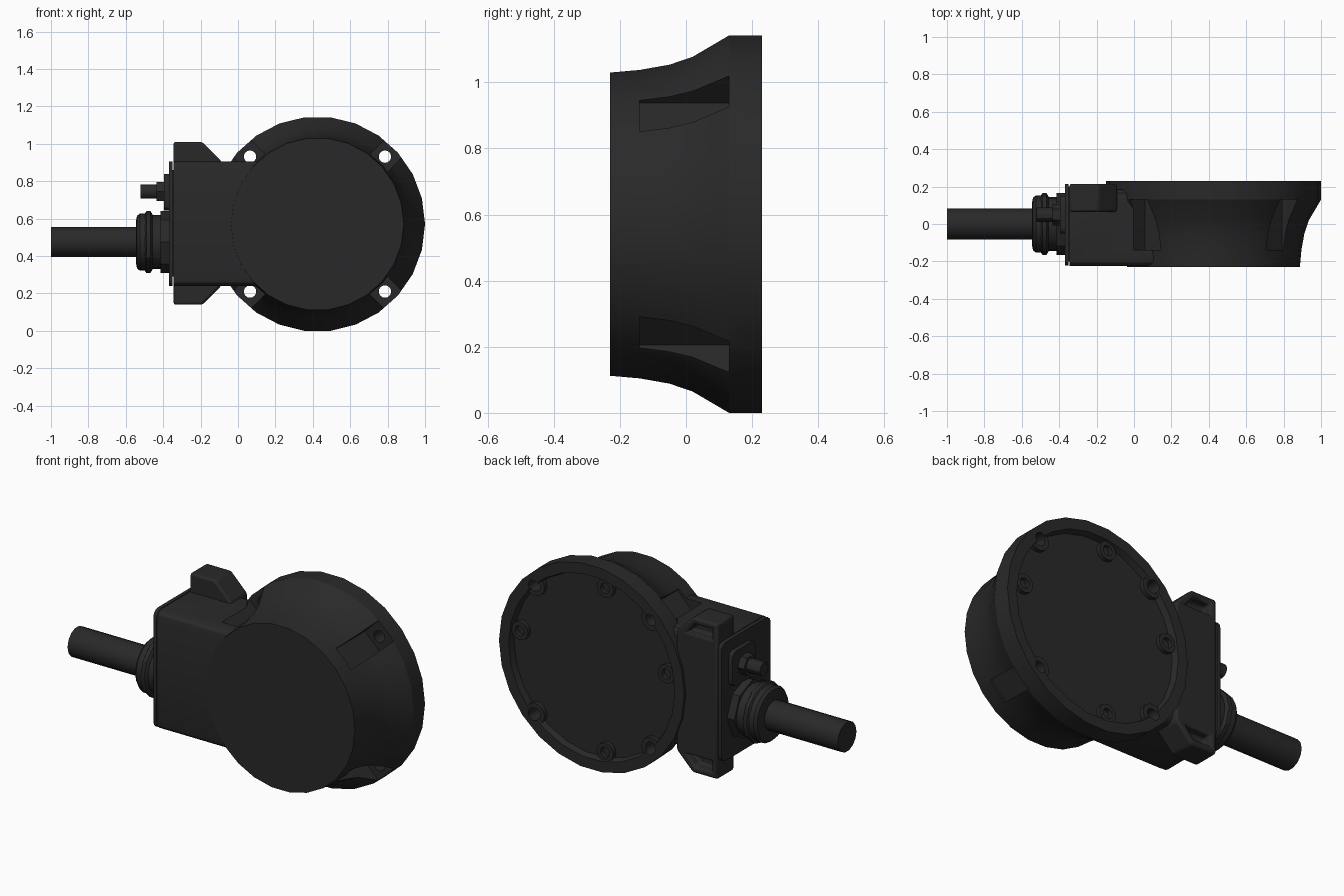
import bpy, bmesh, math
from mathutils import Vector, Matrix

if "Cube" in bpy.data.objects:
    bpy.data.objects.remove(bpy.data.objects["Cube"], do_unlink=True)

mat = bpy.data.materials.new("dark_plastic")
mat.use_nodes = True
COLOR = (0.022, 0.022, 0.022, 1)
mat.diffuse_color = COLOR
mat.node_tree.nodes["Principled BSDF"].inputs["Base Color"].default_value = COLOR

CX, CZ = 0.425, 0.571   # centre of the round body
BOLT_R = 0.51           # bolt circle radius


def finish(name, bm, smooth=True):
    bmesh.ops.recalc_face_normals(bm, faces=bm.faces)
    mesh = bpy.data.meshes.new(name)
    bm.to_mesh(mesh)
    bm.free()
    obj = bpy.data.objects.new(name, mesh)
    bpy.context.collection.objects.link(obj)
    mesh.materials.append(mat)
    if smooth:
        shade(obj)
    return obj


def shade(obj):
    bpy.ops.object.select_all(action='DESELECT')
    obj.select_set(True)
    bpy.context.view_layer.objects.active = obj
    bpy.ops.object.shade_smooth_by_angle(angle=math.radians(30))


def lathe(name, profile, centre, axis='X', n=24, tube=False, smooth=True):
    """Turn (radius, position) points about an axis; centre holds the other two coordinates."""
    bm = bmesh.new()
    rings = []
    for r, t in profile:
        ring = []
        for i in range(n):
            a = math.tau * i / n
            u, v = centre[0] + r * math.cos(a), centre[1] + r * math.sin(a)
            ring.append(bm.verts.new((t, u, v) if axis == 'X' else (u, t, v)))
        rings.append(ring)
    pairs = list(zip(rings, rings[1:]))
    if tube:
        pairs.append((rings[-1], rings[0]))
    else:
        bm.faces.new(rings[0])
        bm.faces.new(rings[-1])
    for a, b in pairs:
        for i in range(n):
            j = (i + 1) % n
            bm.faces.new((a[i], a[j], b[j], b[i]))
    return finish(name, bm, smooth)


def prism(name, outline, y0, y1, smooth=True):
    """Extrude an (x, z) outline along y."""
    bm = bmesh.new()
    face = bm.faces.new([bm.verts.new((x, y0, z)) for x, z in outline])
    ext = bmesh.ops.extrude_face_region(bm, geom=[face])
    verts = [v for v in ext["geom"] if isinstance(v, bmesh.types.BMVert)]
    bmesh.ops.translate(bm, vec=(0, y1 - y0, 0), verts=verts)
    return finish(name, bm, smooth)


def box(name, x, y, z, bevel=0.0, along_x=True):
    """Box from ranges; the bevel rounds the edges that run along x."""
    bm = bmesh.new()
    size = [b - a for a, b in (x, y, z)]
    mid = Vector([(a + b) / 2 for a, b in (x, y, z)])
    bmesh.ops.create_cube(bm, size=1, matrix=Matrix.Translation(mid) @ Matrix.Diagonal((*size, 1)))
    if bevel:
        edges = [e for e in bm.edges
                 if not along_x or abs(e.verts[0].co.x - e.verts[1].co.x) > 1e-4]
        bmesh.ops.bevel(bm, geom=edges, offset=bevel, segments=3, profile=0.5, affect='EDGES')
    return finish(name, bm)


def cut(obj, cutters):
    for c in cutters:
        mod = obj.modifiers.new("cut", 'BOOLEAN')
        mod.object, mod.operation, mod.solver = c, 'DIFFERENCE', 'EXACT'
    bpy.context.view_layer.objects.active = obj
    for mod in list(obj.modifiers):
        if mod.type == 'BOOLEAN':
            bpy.ops.object.modifier_apply(modifier=mod.name)
    shade(obj)


# Round body: flared outside, shallow recess in the back
body = lathe("round_body", [(0.462, -0.23), (0.47, -0.14), (0.486, -0.05), (0.51, 0.02),
                            (0.575, 0.13), (0.575, 0.23), (0.515, 0.23), (0.505, 0.195)],
             (CX, CZ), 'Y', 26)

# Neck between round body and cable end
neck = box("neck_housing", (-0.345, 0.15), (-0.225, 0.185), (0.24, 0.905), 0.04)

# Corner bolt pockets, holes and back bosses
cutters = []
for k in range(4):
    a = math.radians(45 + 90 * k)
    out, side = Vector((math.cos(a), math.sin(a))), Vector((-math.sin(a), math.cos(a)))
    centre = Vector((CX, CZ))
    corners = [centre + out * u + side * w
               for u, w in ((0.452, -0.066), (0.7, -0.066), (0.7, 0.066), (0.452, 0.066))]
    bolt = centre + out * BOLT_R
    cutters.append(prism("pocket_cutter", corners, -0.14, 0.13, False))
    cutters.append(lathe("hole_cutter", [(0.033, -0.1), (0.033, 0.3)], bolt, 'Y', 16, smooth=False))
    lathe("bolt_boss", [(0.033, 0.16), (0.06, 0.16), (0.06, 0.218), (0.033, 0.218)],
          bolt, 'Y', 16, tube=True)
cut(body, cutters)
cut(neck, cutters)

# Small ring bosses inside the back recess
for dx, dz in ((-0.075, 0.46), (-0.075, -0.46), (0.455, 0.08), (-0.455, 0.08)):
    lathe("ring_boss", [(0.028, 0.19), (0.052, 0.19), (0.052, 0.218), (0.028, 0.218)],
          (CX + dx, CZ + dz), 'Y', 16, tube=True)

# Back flange with an ear above and below, each ear hollowed from behind
MID = 0.575
half = [(-0.345, 0.435), (-0.19, 0.435), (-0.09, 0.335)]
flange = prism("eared_flange", [(x, MID + h) for x, h in half] +
               [(x, MID - h) for x, h in reversed(half)], 0.065, 0.215)
hollow = [(-0.31, 0.4), (-0.205, 0.4), (-0.15, 0.34), (-0.31, 0.34)]
ear_cutters = [prism("ear_cutter", [(x, MID + s * h) for x, h in hollow], 0.16, 0.3, False)
               for s in (1, -1)]
cut(flange, ear_cutters)
bevel = flange.modifiers.new("soft_edges", 'BEVEL')
bevel.width, bevel.segments, bevel.limit_method = 0.012, 2, 'ANGLE'

for c in cutters + ear_cutters:
    bpy.data.objects.remove(c, do_unlink=True)

# End plate on a thin gasket
box("gasket", (-0.352, -0.34), (-0.2, 0.2), (0.29, 0.86))
box("end_plate", (-0.37, -0.349), (-0.222, 0.215), (0.24, 0.905), 0.04)

# Small stud connector on its mounting plate
STUD = (0.05, 0.745)
box("stud_plate", (-0.395, -0.365), (-0.05, 0.15), (0.645, 0.84), 0.03)
lathe("stud_nut", [(0.058, -0.435), (0.058, -0.39)], STUD, n=6)
lathe("stud_pin", [(0.038, -0.52), (0.038, -0.43)], STUD, n=12)

# Cable gland: hex base, ring nut and rounded cap
GLAND = (0.0, 0.475)
lathe("gland_base", [(0.165, -0.415), (0.165, -0.365)], GLAND, n=8)
lathe("gland_collar", [(0.145, -0.462), (0.145, -0.41)], GLAND, n=20)
lathe("gland_nut", [(0.15, -0.5), (0.165, -0.49), (0.165, -0.468), (0.15, -0.458)], GLAND, n=12)
lathe("gland_cap", [(0.115, -0.545), (0.14, -0.54), (0.153, -0.525), (0.153, -0.495)], GLAND, n=20)

# Cable
lathe("cable", [(0.083, -1.0), (0.083, -0.5)], GLAND, n=14)
